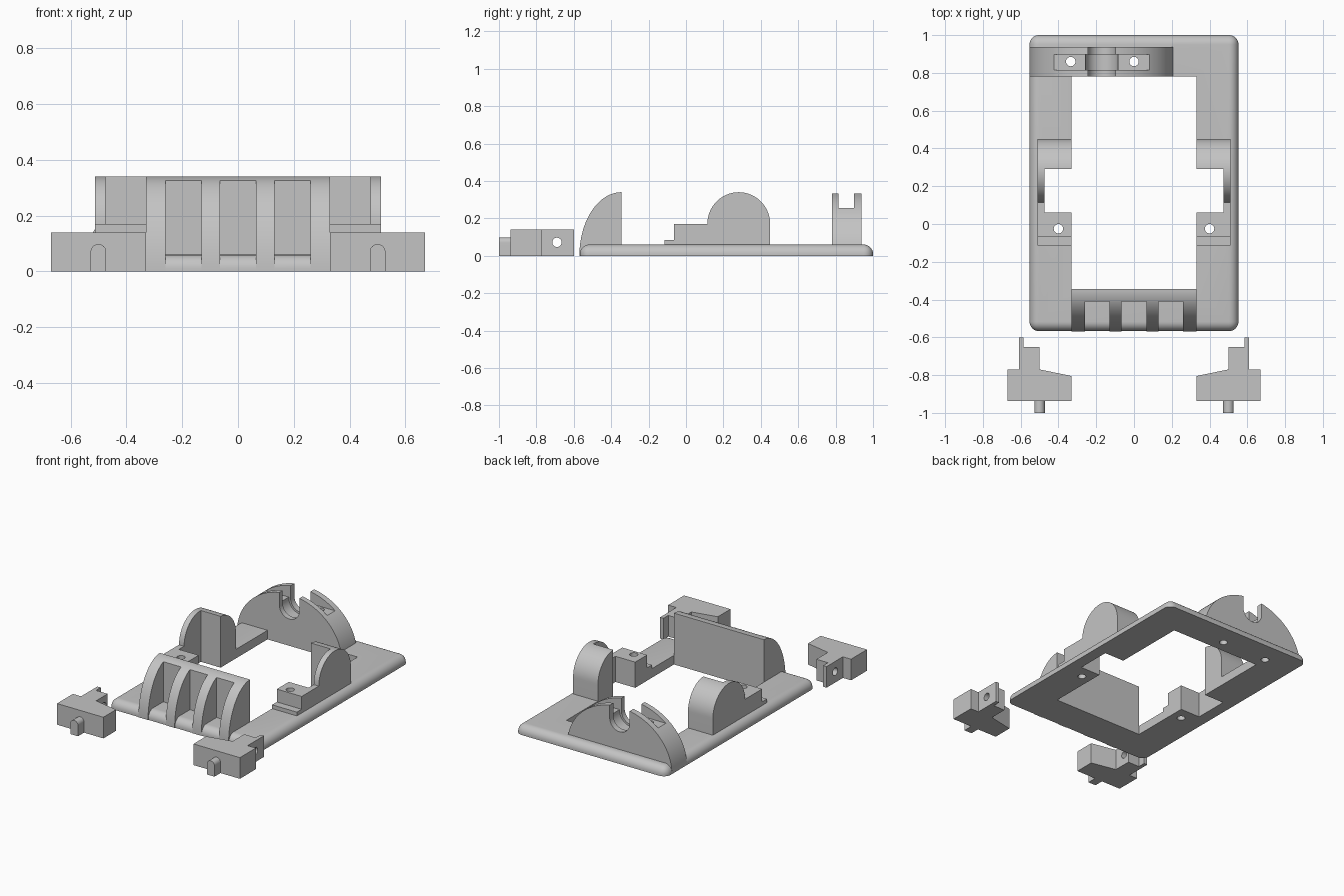
import bpy, bmesh
from math import sin, cos, pi, radians
from mathutils import Vector

if "Cube" in bpy.data.objects:
    bpy.data.objects.remove(bpy.data.objects["Cube"], do_unlink=True)

grey = bpy.data.materials.new("plain grey")
grey.use_nodes = True
grey.diffuse_color = (0.55, 0.55, 0.55, 1)
grey.node_tree.nodes["Principled BSDF"].inputs["Base Color"].default_value = (0.55, 0.55, 0.55, 1)


def finish(bm, name):
    bmesh.ops.recalc_face_normals(bm, faces=bm.faces)
    mesh = bpy.data.meshes.new(name)
    bm.to_mesh(mesh)
    bm.free()
    mesh.materials.append(grey)
    ob = bpy.data.objects.new(name, mesh)
    bpy.context.collection.objects.link(ob)
    return ob


def prism(name, profile, axis, start, end):
    """Extrude a 2D profile along x, y or z."""
    place = {"x": lambda a, b: (start, a, b),
             "y": lambda a, b: (a, start, b),
             "z": lambda a, b: (a, b, start)}[axis]
    bm = bmesh.new()
    face = bm.faces.new([bm.verts.new(place(a, b)) for a, b in profile])
    out = bmesh.ops.extrude_face_region(bm, geom=[face])
    step = Vector([(end - start) * (axis == k) for k in "xyz"])
    bmesh.ops.translate(bm, vec=step, verts=[v for v in out["geom"] if isinstance(v, bmesh.types.BMVert)])
    return finish(bm, name)


def box(name, x, y, z):
    x, y = sorted(x), sorted(y)
    return prism(name, [(x[0], y[0]), (x[1], y[0]), (x[1], y[1]), (x[0], y[1])], "z", *z)


def arc(ca, cb, ra, rb, a0, a1, n=32):
    return [(ca + ra * cos(radians(a0 + (a1 - a0) * i / n)),
             cb + rb * sin(radians(a0 + (a1 - a0) * i / n))) for i in range(n + 1)]


def circle(a, b, r):
    return arc(a, b, r, r, 0, 345, 23)


def cut(ob, *cutters):
    bpy.context.view_layer.objects.active = ob
    for c in cutters:
        c.hide_render = True
        mod = ob.modifiers.new("cut", "BOOLEAN")
        mod.operation, mod.solver, mod.object = "DIFFERENCE", "EXACT", c
        bpy.ops.object.modifier_apply(modifier=mod.name)
        bpy.data.objects.remove(c, do_unlink=True)


def smooth(ob):
    bpy.ops.object.select_all(action="DESELECT")
    ob.select_set(True)
    bpy.context.view_layer.objects.active = ob
    bpy.ops.object.shade_smooth_by_angle(angle=radians(30))


SIDES = ((1, "left"), (-1, "right"))
REAR_HOLES = (-0.335, 0.0)
THICK = 0.06


def screw_hole(x, y):
    return prism("hole_cutter", circle(x, y, 0.025), "z", -0.1, 0.5)


def side_notch(s):
    return box("notch_cutter", (s * 0.3, s * 0.475), (0.06, 0.29), (-0.1, 0.5))


# Base frame: rounded plate with a stepped window
bm = bmesh.new()
bmesh.ops.create_cube(bm, size=1)
bmesh.ops.scale(bm, vec=(1.106, 1.567, THICK), verts=bm.verts)
bmesh.ops.translate(bm, vec=(0, 0.2165, THICK / 2), verts=bm.verts)
rim = [e for e in bm.edges if max(v.co.z for v in e.verts) > 0.05]
bmesh.ops.bevel(bm, geom=rim, offset=0.05, segments=8, profile=0.5, affect="EDGES")
frame = finish(bm, "base_frame")
cut(frame, box("window_cutter", (-0.33, 0.33), (-0.345, 0.78), (-0.1, 0.5)))
for s, side in SIDES:
    cut(frame, side_notch(s), screw_hole(s * 0.4, -0.025))
cut(frame, *[screw_hole(x, 0.86) for x in REAR_HOLES])
smooth(frame)

# Side supports: round-topped upright with a stepped foot
support = [(0.45, THICK)] + arc(0.282, 0.17, 0.168, 0.17, 0, 180) + [
    (-0.065, 0.17), (-0.065, 0.085), (-0.115, 0.085), (-0.115, THICK)]
for s, side in SIDES:
    ob = prism(side + "_support", support, "x", s * 0.33, s * 0.512)
    cut(ob, side_notch(s), screw_hole(s * 0.4, -0.025))
    smooth(ob)

# Front guard: quarter-ellipse wall with three open pockets between ribs
guard = prism("front_guard", [(-0.345, 0)] + arc(-0.345, 0, 0.225, 0.34, 180, 90), "x", -0.33, 0.33)
cut(guard, *[box("pocket_cutter", (x - 0.065, x + 0.065), (-0.7, -0.41), (-0.1, 0.5))
             for x in (-0.195, 0, 0.195)])
smooth(guard)

# Rear bearing arch: cap recess, U-shaped seat and a wider inner groove
CX, AXIS = -0.17, 0.25
arch = prism("rear_bearing_arch", arc(CX, 0, 0.383, 0.34, 0, 180, 64), "y", 0.78, 0.937)


def seat(r, y0, y1):
    return prism("seat_cutter", [(CX + r, 0.5), (CX - r, 0.5)] + arc(CX, AXIS, r, r, 180, 360), "y", y0, y1)


cut(arch, box("cap_cutter", (-0.425, 0.085), (0.815, 0.897), (0.255, 0.5)),
    seat(0.073, 0.7, 1), seat(0.086, 0.815, 0.897),
    *[screw_hole(x, 0.86) for x in REAR_HOLES])
smooth(arch)

# Loose clamp blocks with a tab, a cross hole and a round-topped pin
clamp = [(0.33, -0.937), (0.67, -0.937), (0.67, -0.77), (0.61, -0.77), (0.61, -0.6),
         (0.585, -0.6), (0.585, -0.65), (0.5, -0.65), (0.5, -0.77), (0.33, -0.805)]
for s, side in SIDES:
    ob = prism(side + "_clamp_block", [(s * x, y) for x, y in clamp], "z", 0, 0.14)
    cut(ob, prism("hole_cutter", circle(-0.69, 0.072, 0.025), "x", s * 0.3, s * 0.8))
    smooth(ob)
    pin = prism(side + "_clamp_pin", [(s * 0.5 + 0.028, 0)] + arc(s * 0.5, 0.07, 0.028, 0.028, 0, 180, 16)
                + [(s * 0.5 - 0.028, 0)], "y", -1, -0.937)
    smooth(pin)
